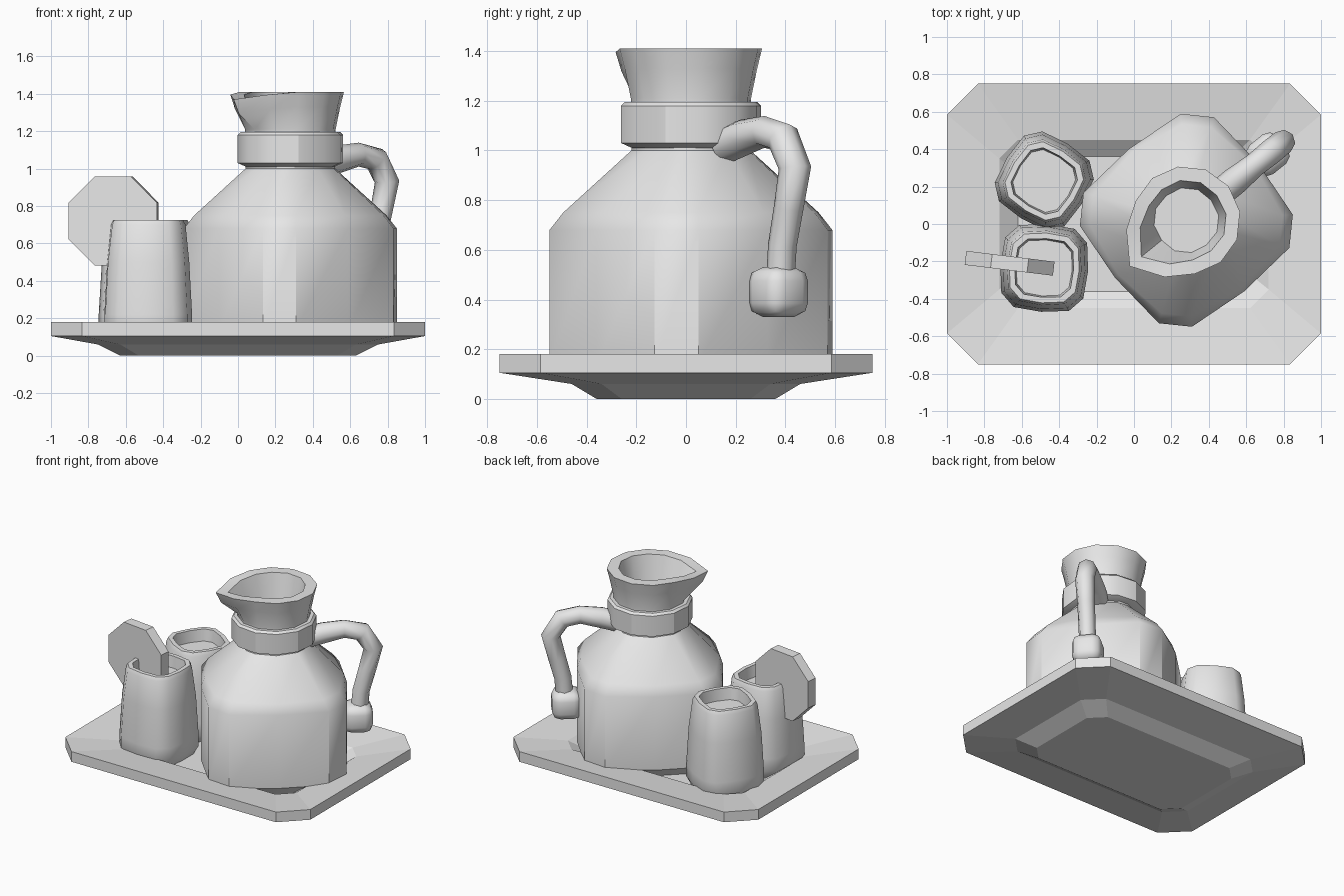
import bpy, bmesh, math
from mathutils import Vector, Matrix

default = bpy.data.objects.get("Cube")
if default:
    bpy.data.objects.remove(default, do_unlink=True)

grey = bpy.data.materials.new("plain grey")
grey.use_nodes = True
grey.diffuse_color = (0.8, 0.8, 0.8, 1)
grey.node_tree.nodes["Principled BSDF"].inputs["Base Color"].default_value = (0.8, 0.8, 0.8, 1)


def finish(name, bm, location=(0, 0, 0), turn=0, smooth=40):
    """Turn a bmesh into a shaded, coloured object."""
    bmesh.ops.recalc_face_normals(bm, faces=bm.faces)
    mesh = bpy.data.meshes.new(name)
    bm.to_mesh(mesh)
    bm.free()
    mesh.materials.append(grey)
    obj = bpy.data.objects.new(name, mesh)
    obj.location = location
    obj.rotation_euler.z = math.radians(turn)
    bpy.context.collection.objects.link(obj)
    if smooth:
        bpy.ops.object.select_all(action='DESELECT')
        obj.select_set(True)
        bpy.context.view_layer.objects.active = obj
        bpy.ops.object.shade_smooth_by_angle(angle=math.radians(smooth))
    return obj


def loft(rings):
    """Skin a list of point rings and cap both ends."""
    bm = bmesh.new()
    rows = [[bm.verts.new(p) for p in ring] for ring in rings]
    n = len(rows[0])
    for a, b in zip(rows, rows[1:]):
        for i in range(n):
            j = (i + 1) % n
            bm.faces.new((a[i], a[j], b[j], b[i]))
    bm.faces.new(rows[0])
    bm.faces.new(rows[-1])
    return bm


def soft_square(z, side, corner, spread=9):
    """Twelve-point ring: side middles plus two points on each corner."""
    ring = []
    for k in range(4):
        for angle, r in ((0, side), (45 - spread, corner), (45 + spread, corner)):
            t = math.radians(k * 90 + angle)
            ring.append(Vector((r * math.cos(t), r * math.sin(t), z)))
    return ring


def cut_rectangle(z, x, y, cut):
    """Rectangle with cut corners."""
    return [(x, y - cut, z), (x - cut, y, z), (cut - x, y, z), (-x, y - cut, z),
            (-x, cut - y, z), (cut - x, -y, z), (x - cut, -y, z), (x, cut - y, z)]


# Tray: foot, sloped underside, rim and sunken floor
tray = [(0, .63, .36, .1), (.06, .75, .46, .12), (.105, 1, .75, .165),
        (.18, 1, .75, .165), (.14, .72, .45, .1), (.07, .62, .36, .09)]
finish("tray", loft([cut_rectangle(*row) for row in tray]), smooth=0)

# Jug body with shoulder, and the collar round its neck
jug_place, jug_turn = (.28, .02, 0), 39
body = [(.07, .43, .5), (.14, .49, .57), (.68, .49, .57), (.75, .465, .515),
        (1.0, .235, .24), (1.06, .235, .24)]
finish("jug_body", loft([soft_square(*r) for r in body]), jug_place, jug_turn)
collar = [(1.01, .24, .24), (1.03, .285, .285), (1.18, .285, .285),
          (1.195, .27, .27), (1.195, .2, .2)]
finish("jug_collar", loft([soft_square(*r, 15) for r in collar]), jug_place, jug_turn, 30)

# Flared mouth, hollow, with its spout pulled out opposite the handle
mouth = [(1.18, .245, .245, 0), (1.21, .245, .245, 0), (1.33, .27, .27, .085),
         (1.41, .29, .29, .1), (1.41, .21, .215, .1), (1.22, .17, .175, 0)]
rings = []
for z, side, corner, pull in mouth:
    ring = soft_square(z, side, corner, 15)
    for index, share in ((5, .35), (6, 1), (7, .35)):
        p = ring[index]
        p.xy += p.xy.normalized() * pull * share
        p.z -= pull * share * .4
    rings.append(ring)
finish("jug_mouth", loft(rings), jug_place, jug_turn)

# Handle: tapered tube swept along a bent path, in the jug's own frame
path = [Vector((d, 0, z)) for d, z in
        ((.22, 1.02), (.33, 1.05), (.47, 1.075), (.59, 1.05), (.665, .93),
         (.625, .77), (.585, .62), (.57, .46))]
widths = [.075, .075, .064, .068, .066, .06, .058, .058]
rings = []
for i, (p, r) in enumerate(zip(path, widths)):
    along = (path[min(i + 1, len(path) - 1)] - path[max(i - 1, 0)]).normalized()
    across = Vector((0, 1, 0))
    up = along.cross(across)
    rings.append([p + r * (across * math.cos(t) + up * math.sin(t))
                  for t in (k * math.tau / 8 for k in range(8))])
finish("jug_handle", loft(rings), jug_place, jug_turn, 50)

# Rounded block at the foot of the handle
bm = bmesh.new()
bmesh.ops.create_cube(bm, size=.2, matrix=Matrix.Translation((.56, 0, .43)))
bmesh.ops.bevel(bm, geom=bm.edges[:], offset=.055, segments=2, profile=.5, affect='EDGES')
finish("handle_foot", bm, jug_place, jug_turn, 50)

# Two tumblers with a shallow filled top
tumbler = [(.07, .2, .23), (.13, .235, .265), (.22, .235, .265), (.5, .22, .248),
           (.7, .2, .222), (.725, .187, .21), (.725, .157, .178), (.64, .15, .168)]
for name, y, turn in (("back_tumbler", .23, -32), ("front_tumbler", -.235, -4)):
    finish(name, loft([soft_square(*r, 11) for r in tumbler]), (-.48, y, 0), turn)

# Eight-sided slice hooked on the front tumbler
bm = bmesh.new()
upright = Matrix.Rotation(math.pi / 2, 4, 'X') @ Matrix.Rotation(math.pi / 8, 4, 'Z')
bmesh.ops.create_cone(bm, cap_ends=True, segments=8, radius1=.257, radius2=.257,
                      depth=.075, matrix=upright)
finish("fruit_slice", bm, (-.665, -.21, .72), -7, 0)
